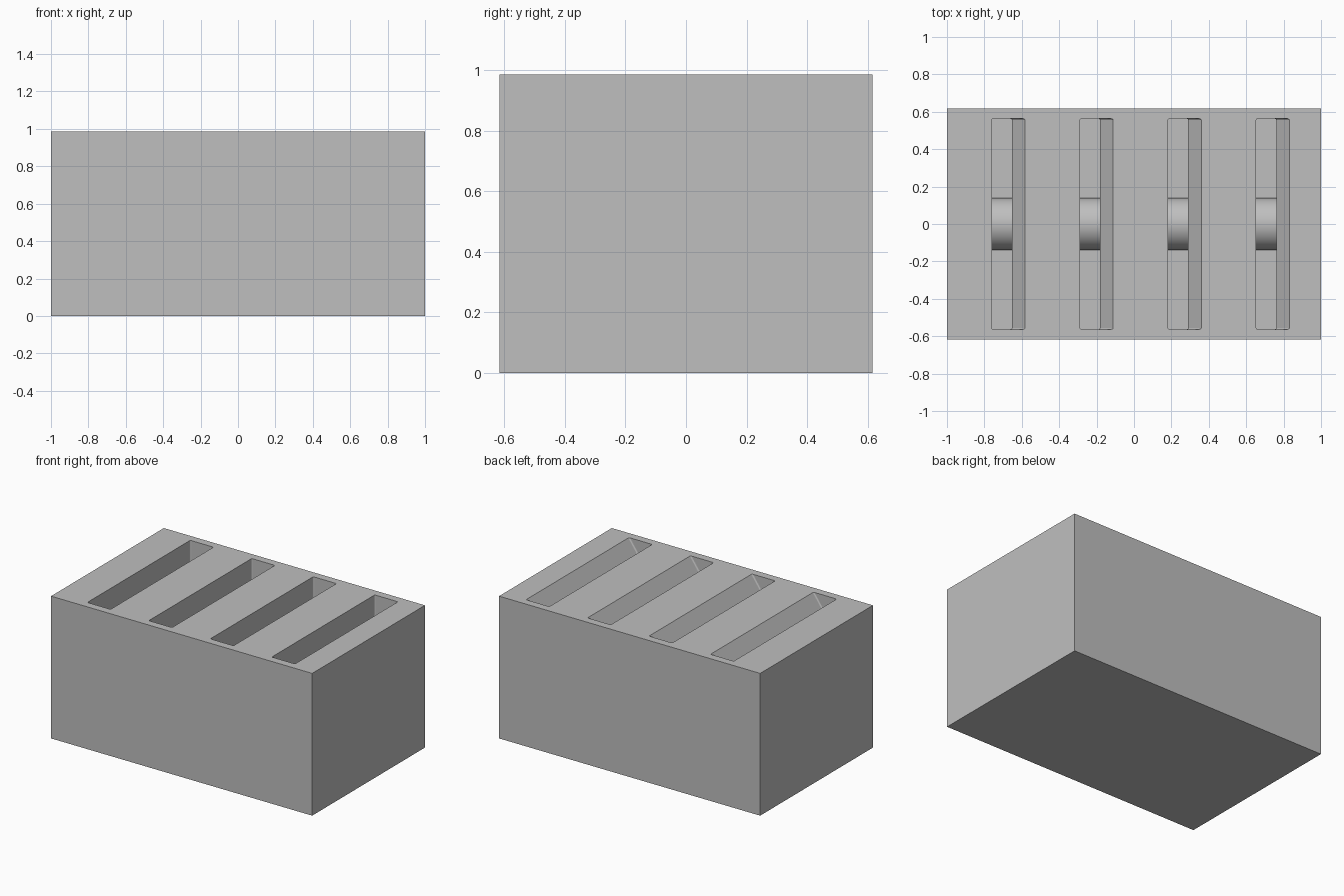
import bpy, bmesh, math

cube = bpy.data.objects.get("Cube")
if cube:
    bpy.data.objects.remove(cube, do_unlink=True)

WIDTH, DEPTH, HEIGHT = 2.0, 1.234, 0.985
SLOT_COUNT, SLOT_PITCH, FIRST_SLOT = 4, 0.471, -0.76
SLOT_WIDTH, LIP_WIDTH, LIP_DROP = 0.108, 0.07, 0.1
SLOT_HALF_LENGTH, FLOOR = 0.563, 0.4
RIDGE_RADIUS = 0.14

grey = bpy.data.materials.new("plain grey")
grey.use_nodes = True
colour = (0.52, 0.52, 0.52, 1)
grey.diffuse_color = colour
grey.node_tree.nodes["Principled BSDF"].inputs["Base Color"].default_value = colour


def prism(name, points, offset, corner=0):
    """Extrude a closed profile by an offset, optionally rounding its upright end edges."""
    bm = bmesh.new()
    face = bm.faces.new([bm.verts.new(p) for p in points])
    grown = bmesh.ops.extrude_face_region(bm, geom=[face])["geom"]
    bmesh.ops.translate(bm, vec=offset, verts=[g for g in grown if isinstance(g, bmesh.types.BMVert)])
    bmesh.ops.recalc_face_normals(bm, faces=bm.faces)
    if corner:
        upright = [e for e in bm.edges if abs(e.verts[0].co.z - e.verts[1].co.z) > 0.01]
        bmesh.ops.bevel(bm, geom=upright, offset=corner, segments=3, affect='EDGES', profile=0.5)
    mesh = bpy.data.meshes.new(name)
    bm.to_mesh(mesh)
    bm.free()
    mesh.materials.append(grey)
    obj = bpy.data.objects.new(name, mesh)
    bpy.context.collection.objects.link(obj)
    return obj


# Solid block
x, y = WIDTH / 2, DEPTH / 2
block = prism("block", [(-x, -y, 0), (x, -y, 0), (x, y, 0), (-x, y, 0)], (0, 0, HEIGHT))

for i in range(SLOT_COUNT):
    left = FIRST_SLOT + i * SLOT_PITCH
    right = left + SLOT_WIDTH
    outer = right + LIP_WIDTH
    above = HEIGHT + LIP_DROP

    # Slot with an upright wall on one side and a sloping lip on the other
    outline = [(left, FLOOR), (right, FLOOR), (right, HEIGHT - LIP_DROP),
               (outer, HEIGHT), (outer, above), (left, above)]
    cutter = prism(f"slot_cutter_{i + 1}", [(px, -SLOT_HALF_LENGTH, pz) for px, pz in outline],
                   (0, 2 * SLOT_HALF_LENGTH, 0), corner=0.008)
    cutter.hide_render = True
    cutter.hide_set(True)
    cut = block.modifiers.new(f"slot_{i + 1}", 'BOOLEAN')
    cut.operation = 'DIFFERENCE'
    cut.solver = 'EXACT'
    cut.object = cutter

    # Rounded ridge across the slot floor
    arc = [math.pi * k / 24 for k in range(25)]
    ridge = prism(f"slot_ridge_{i + 1}",
                  [(left, RIDGE_RADIUS * math.cos(a), FLOOR + RIDGE_RADIUS * math.sin(a)) for a in arc],
                  (SLOT_WIDTH, 0, 0))
    bpy.ops.object.select_all(action='DESELECT')
    ridge.select_set(True)
    bpy.context.view_layer.objects.active = ridge
    bpy.ops.object.shade_smooth_by_angle(angle=math.radians(30))

# Apply the cuts, then drop the cutters
bpy.ops.object.select_all(action='DESELECT')
block.select_set(True)
bpy.context.view_layer.objects.active = block
for name in [m.name for m in block.modifiers]:
    bpy.ops.object.modifier_apply(modifier=name)
for obj in [o for o in bpy.data.objects if o.name.startswith("slot_cutter")]:
    bpy.data.objects.remove(obj, do_unlink=True)
